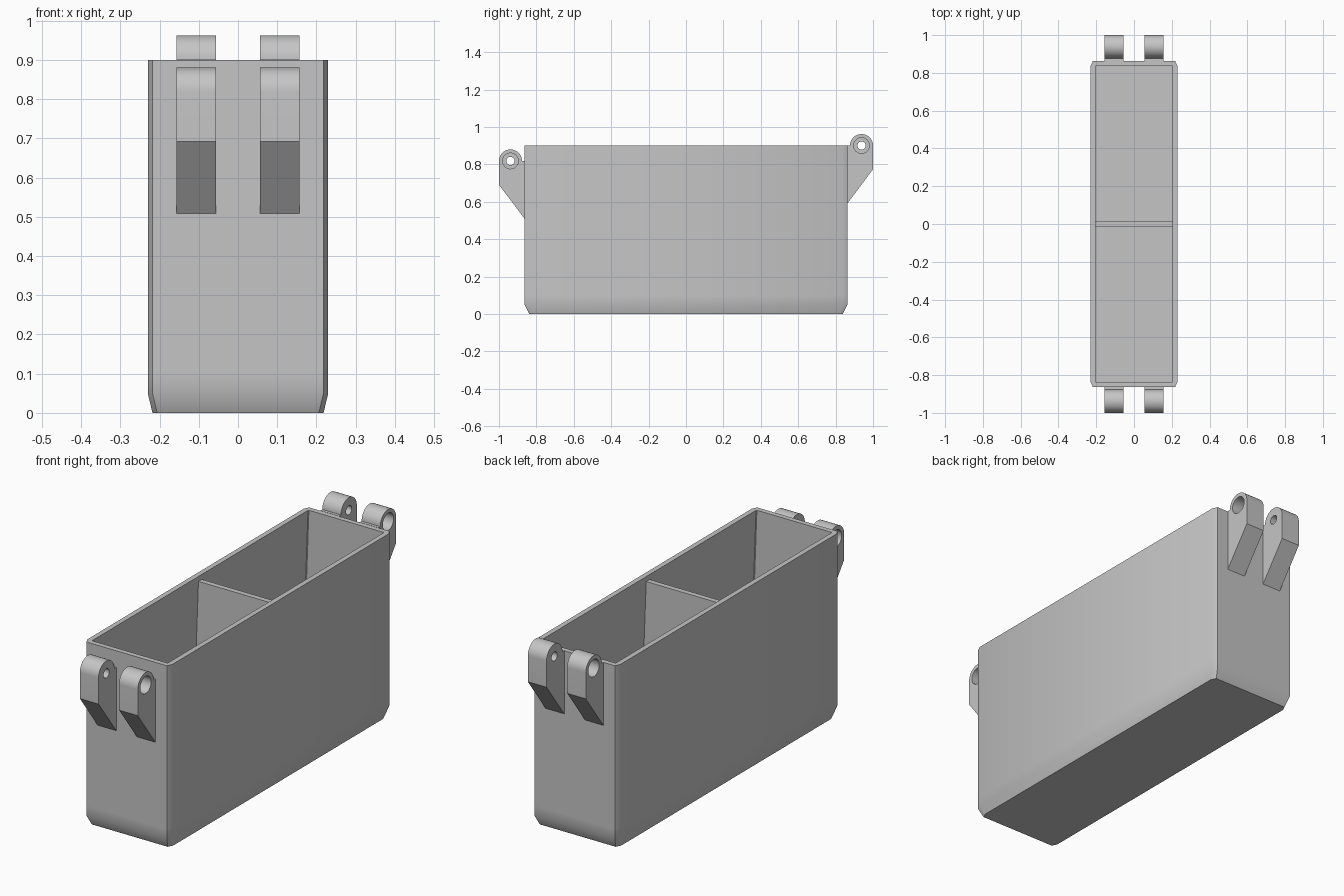
import bpy
import bmesh
from math import radians, pi, cos, sin
from mathutils import Matrix

cube = bpy.data.objects.get("Cube")
if cube:
    bpy.data.objects.remove(cube, do_unlink=True)

GREY = (0.56, 0.56, 0.56, 1.0)
grey = bpy.data.materials.new("plain grey")
grey.use_nodes = True
grey.diffuse_color = GREY
grey.node_tree.nodes["Principled BSDF"].inputs["Base Color"].default_value = GREY

HALF_X, HALF_Y, HEIGHT, WALL = 0.23, 0.8625, 0.90, 0.025


def finish(bm, name):
    """Turn a bmesh into a named grey object."""
    bmesh.ops.recalc_face_normals(bm, faces=bm.faces)
    mesh = bpy.data.meshes.new(name)
    bm.to_mesh(mesh)
    bm.free()
    mesh.materials.append(grey)
    obj = bpy.data.objects.new(name, mesh)
    bpy.context.collection.objects.link(obj)
    return obj


def activate(obj):
    bpy.ops.object.select_all(action='DESELECT')
    obj.select_set(True)
    bpy.context.view_layer.objects.active = obj


def smooth(obj):
    activate(obj)
    bpy.ops.object.shade_smooth_by_angle(angle=radians(30))


def ring(bm, hx, hy, cx, cy, z):
    """Rectangle with cut corners."""
    pts = []
    for sx, sy in ((1, 1), (-1, 1), (-1, -1), (1, -1)):
        pair = [(sx * hx, sy * (hy - cy)), (sx * (hx - cx), sy * hy)]
        pts += pair if sx == sy else pair[::-1]
    return [bm.verts.new((x, y, z)) for x, y in pts]


# Box: outside shell, rim, and cavity lofted as one skin
bm = bmesh.new()
in_y = HALF_Y - WALL
rings = [
    ring(bm, HALF_X - 0.012, HALF_Y - 0.025, 0.012, 0.025, 0),
    ring(bm, HALF_X, HALF_Y, 0.012, 0.025, 0.05),
    ring(bm, HALF_X, HALF_Y, 0.012, 0.025, 0.10),
    ring(bm, HALF_X, HALF_Y, 0.012, 0.025, HEIGHT),
    ring(bm, HALF_X - WALL, in_y, 0.003, 0.003, HEIGHT),
    ring(bm, HALF_X - 0.012, in_y, 0.003, 0.003, 0.55),
    ring(bm, HALF_X - 0.012, in_y, 0.003, 0.003, 0.03),
]
for low, high in zip(rings, rings[1:]):
    for i in range(8):
        j = (i + 1) % 8
        bm.faces.new((low[i], low[j], high[j], high[i]))
bm.faces.new(rings[0])
bm.faces.new(rings[-1])
smooth(finish(bm, "box"))

# Divider, narrower at the top to follow the cavity
bm = bmesh.new()
prev = None
for hx, z in ((0.222, 0.02), (0.222, 0.55), (0.206, 0.875)):
    row = [bm.verts.new((x, y, z)) for x, y in
           ((-hx, -0.012), (hx, -0.012), (hx, 0.014), (-hx, 0.014))]
    if prev:
        for i in range(4):
            j = (i + 1) % 4
            bm.faces.new((prev[i], prev[j], row[j], row[i]))
    else:
        bm.faces.new(row)
    prev = row
bm.faces.new(prev)
finish(bm, "divider")


# Hinge lugs
LUG_IN, LUG_OUT, LUG_R = 0.056, 0.157, 0.0615


def cylinder_cut(obj, radius, x0, x1, y, z):
    """Bore a hole along x."""
    bm = bmesh.new()
    place = Matrix.Translation(((x0 + x1) / 2, y, z)) @ Matrix.Rotation(pi / 2, 4, 'Y')
    bmesh.ops.create_cone(bm, cap_ends=True, segments=32, radius1=radius,
                          radius2=radius, depth=abs(x1 - x0), matrix=place)
    cutter = finish(bm, "hole_cutter")
    cutter.hide_render = True
    mod = obj.modifiers.new("hole", 'BOOLEAN')
    mod.operation = 'DIFFERENCE'
    mod.solver = 'EXACT'
    mod.object = cutter
    activate(obj)
    bpy.ops.object.modifier_apply(modifier=mod.name)
    bpy.data.objects.remove(cutter, do_unlink=True)


def lug(name, side, end, zc):
    cy = 1 - LUG_R
    # Side profile as (distance from middle, height)
    profile = [(HALF_Y, zc - 0.31), (1, zc - 0.127)]
    profile += [(cy + LUG_R * cos(a), zc + LUG_R * sin(a))
                for a in (pi * i / 24 for i in range(25))]
    profile.append((HALF_Y, zc))
    bm = bmesh.new()
    face = bm.faces.new([bm.verts.new((side * LUG_IN, end * y, z)) for y, z in profile])
    out = bmesh.ops.extrude_face_region(bm, geom=[face])
    verts = [g for g in out["geom"] if isinstance(g, bmesh.types.BMVert)]
    bmesh.ops.translate(bm, verts=verts, vec=(side * (LUG_OUT - LUG_IN), 0, 0))
    obj = finish(bm, name)
    # Through hole, widened from the outer face
    cylinder_cut(obj, 0.022, side * 0.03, side * 0.19, end * cy, zc)
    cylinder_cut(obj, 0.042, side * 0.10, side * 0.19, end * cy, zc)
    smooth(obj)


for side, side_name in ((1, "left"), (-1, "right")):
    lug("front_lug_" + side_name, side, -1, 0.8185)
    lug("back_lug_" + side_name, side, 1, 0.901)
